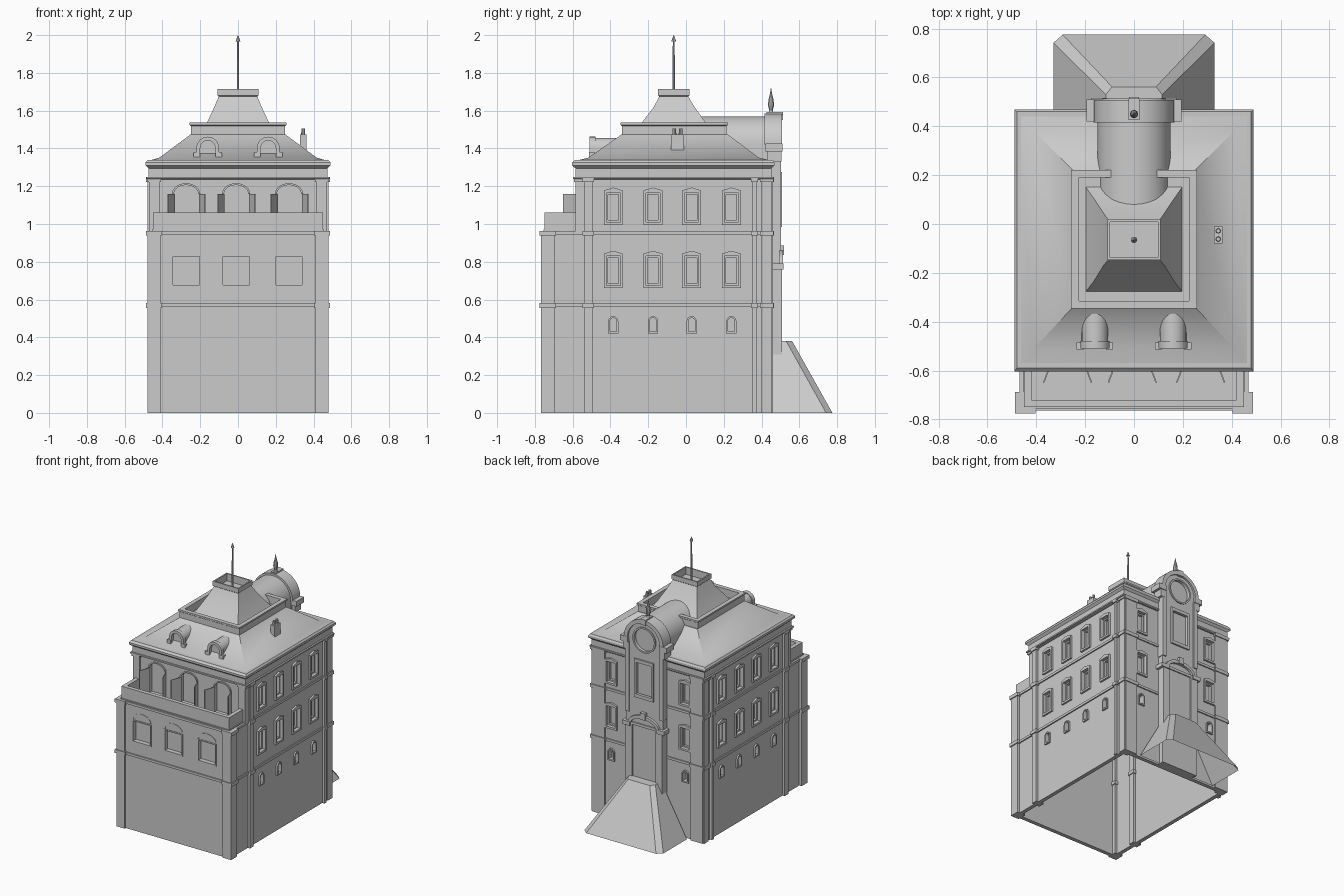
import bpy, bmesh, math
from mathutils import Vector
from mathutils.geometry import tessellate_polygon

if "Cube" in bpy.data.objects:
    bpy.data.objects.remove(bpy.data.objects["Cube"])


def mesh(name, verts, faces):
    me = bpy.data.meshes.new(name)
    me.from_pydata([tuple(v) for v in verts], [], faces)
    bm = bmesh.new()
    bm.from_mesh(me)
    bmesh.ops.recalc_face_normals(bm, faces=bm.faces)
    bm.to_mesh(me)
    bm.free()
    ob = bpy.data.objects.new(name, me)
    bpy.context.collection.objects.link(ob)
    return ob


def loft(name, rings, bottom=True, top=True):
    n = len(rings[0])
    verts = [p for r in rings for p in r]
    faces = [(k * n + i, k * n + (i + 1) % n, (k + 1) * n + (i + 1) % n, (k + 1) * n + i)
             for k in range(len(rings) - 1) for i in range(n)]
    if bottom:
        faces.append(tuple(range(n)))
    if top:
        faces.append(tuple(range(len(verts) - n, len(verts))))
    return mesh(name, verts, faces)


def rect(x, y0, y1, z):
    return [(-x, y0, z), (x, y0, z), (x, y1, z), (-x, y1, z)]


def box(name, x0, x1, y0, y1, z0, z1):
    return loft(name, [[(x0, y0, z), (x1, y0, z), (x1, y1, z), (x0, y1, z)] for z in (z0, z1)])


def pair(name, x0, x1, *rest):
    box(name + "_right", x0, x1, *rest)
    box(name + "_left", -x1, -x0, *rest)


def lathe(name, x, y, prof, n=8):
    return loft(name, [[(x + r * math.cos(2 * math.pi * i / n), y + r * math.sin(2 * math.pi * i / n), z)
                        for i in range(n)] for r, z in prof])


def panel(name, place, outline, w0, w1, holes=()):
    """Flat slab with holes, from depth w0 to w1 on a wall plane."""
    loops = [outline, *holes]
    pts = [p for l in loops for p in l]
    n = len(pts)
    tris = tessellate_polygon([[Vector((u, v, 0)) for u, v in l] for l in loops])
    faces = [tuple(t) for t in tris] + [tuple(i + n for i in t) for t in tris]
    s = 0
    for l in loops:
        m = len(l)
        faces += [(s + i, s + (i + 1) % m, s + (i + 1) % m + n, s + i + n) for i in range(m)]
        s += m
    return mesh(name, [place(u, v, w) for w in (w0, w1) for u, v in pts], faces)


def sq(c, h, z0, z1):
    return [(c - h, z0), (c + h, z0), (c + h, z1), (c - h, z1)]


def arch(c, z0, zs, r, h=None, n=14):
    h = h or r
    return [(c - r, z0), (c + r, z0)] + [(c + r * math.cos(math.pi * i / n), zs + h * math.sin(math.pi * i / n))
                                        for i in range(n + 1)]


def band(c, zs, r, h, t, n=14):
    """Curved strip of thickness t."""
    a = [math.pi * i / n for i in range(n + 1)]
    return ([(c + r * math.cos(q), zs + h * math.sin(q)) for q in a] +
            [(c + (r - t) * math.cos(q), zs + (h - t) * math.sin(q)) for q in reversed(a)])


T, W, FRONT, UPPER, BACK = 0.03, 0.46, -0.755, -0.57, 0.445
right = lambda u, v, w: (W + w, u, v)
left = lambda u, v, w: (-W - w, u, v)
front = lambda u, v, w: (u, FRONT - w, v)
upper = lambda u, v, w: (u, UPPER - w, v)
back = lambda u, v, w: (u, BACK + w, v)
tower = lambda u, v, w: (u, 0.495 + w, v)
along_y = lambda u, v, w: (u, w, v)

# Inner core, open underneath
prof = [(FRONT + T, 0), (FRONT + T, .96), (UPPER + T, .96), (UPPER + T, 1.25), (BACK - T, 1.25), (BACK - T, 0)]
n = len(prof)
mesh("core", [(x, y, z) for x in (-W + T, W - T) for y, z in prof],
     [tuple(range(n)), tuple(range(n, 2 * n))] + [(i, i + 1, i + 1 + n, i + n) for i in range(n - 1)])


def win_holes(cs):
    return [sq(c, .037, z, z + .155) for c in cs for z in (1.01, .675)] + [arch(c, .43, .485, .018, n=6) for c in cs]


def win_frames(name, place, cs):
    for i, c in enumerate(cs):
        for z in (1.01, .675):
            outer = [(c - .05, z - .015), (c + .05, z - .015), (c + .05, z + .168), (c, z + .183), (c - .05, z + .168)]
            panel(f"{name}_window_frame_{i}", place, outer, -.01, .014, [sq(c, .037, z, z + .155)])
            panel(f"{name}_sash_{i}", place, sq(c, .037, z, z + .155), -T, -.012, [sq(c, .028, z + .01, z + .145)])
        panel(f"{name}_small_frame_{i}", place, arch(c, .42, .485, .027, n=6), -.01, .012,
              [arch(c, .43, .485, .018, n=6)])


# Side and back walls with recessed windows
ys, xs = (-.385, -.175, .03, .24), (-.31, .31)
side = [(FRONT, 0), (BACK, 0), (BACK, 1.25), (UPPER, 1.25), (UPPER, .96), (FRONT, .96)]
for name, place in (("right", right), ("left", left)):
    panel(name + "_wall", place, side, -T, 0, win_holes(ys))
    win_frames(name, place, ys)
panel("back_wall", back, sq(0, W - T, 0, 1.25), -T, 0, win_holes(xs))
win_frames("back", back, xs)

# Front walls: square windows below, arched doors above
cx = (-.275, -.01, .27)
panel("front_wall", front, sq(0, W - T, 0, .96), -T, 0, [sq(c, .077, .67, .835) for c in cx])
panel("terrace_wall", upper, sq(0, W - T, .96, 1.25), -T, 0, [arch(c, .97, 1.16, .068, .05) for c in cx])
for c in cx:
    panel("front_window_frame", front, sq(c, .079, .668, .837), -T, .004, [sq(c, .07, .677, .828)])
    panel("front_window_arch", front, band(c, .84, .077, .055, .008), -.01, .003)
    panel("door_arch", upper, band(c, 1.16, .074, .056, .01), -.01, .008)
    for s in (-1, 1):
        a, b = c + s * .068, c + s * .098
        loft("door_leaf", [[(a, UPPER, z), (b, -.65, z), (b + .006, -.65, z), (a + .006, UPPER, z)] for z in (.965, 1.16)])
box("terrace_floor", -.455, .455, FRONT, UPPER, .95, .97)

# Terrace parapet
pair("parapet_side", .42, .45, -.75, UPPER, .96, 1.06)
box("parapet_front", -.45, .45, -.75, -.72, .96, 1.06)

# Corner pilasters with their caps
P = [(.41, .48, -.768, -.695, 0, .96), (.41, .478, -.54, -.495, 0, 1.24),
     (.43, .478, .35, .375, 0, 1.24), (.40, .47, .40, .455, 0, 1.24),
     (.415, .47, -.585, -.54, .96, 1.24), (.36, .46, .43, .46, 0, 1.24)]
for i, (a, b, c, d, e, f) in enumerate(P):
    pair(f"pilaster_{i}", a, b, c, d, e, f)
    for z in (.555, .938, 1.222):
        if e < z < f:
            pair(f"pilaster_cap_{i}", a - .007, b + .008, c - .007, d + .007, z, z + .026)

# Storey bands around the walls
for z in (.56, .945):
    pair("side_band", W - .01, W + .009, FRONT, BACK, z, z + .018)
    box("front_band", -W, W, FRONT - .009, FRONT + .01, z, z + .018)
    box("back_band", -W, W, BACK - .01, BACK + .009, z, z + .018)

# Stepped cornice
loft("cornice", [rect(x, y0, y1, z) for x, y0, y1, z in
                 ((.47, -.58, .455, 1.235), (.485, -.597, .46, 1.24), (.485, -.597, .46, 1.25), (.473, -.585, .453, 1.25),
                  (.473, -.585, .453, 1.295), (.49, -.604, .468, 1.31), (.49, -.604, .468, 1.325), (.48, -.59, .46, 1.338))])

# Hipped roof, platform with raised rim, steep upper roof with hollow crown
loft("lower_roof", [rect(.472, -.58, .452, 1.335), rect(.415, -.515, .385, 1.352), rect(.25, -.34, .22, 1.475)])
loft("roof_platform", [rect(.25, -.34, .215, 1.455), rect(.25, -.34, .215, 1.52), rect(.257, -.347, .222, 1.525),
                       rect(.257, -.347, .222, 1.537), rect(.225, -.315, .19, 1.537), rect(.225, -.315, .19, 1.48)])
loft("upper_roof", [rect(.2, -.28, .155, 1.475), rect(.165, -.235, .105, 1.535), rect(.125, -.17, .045, 1.62),
                    rect(.102, -.142, .012, 1.675), rect(.108, -.148, .018, 1.68), rect(.108, -.148, .018, 1.715),
                    rect(.098, -.138, .008, 1.715), rect(.098, -.138, .008, 1.66)])
lathe("spire", 0, -.065, [(.007, 1.65), (.005, 1.965), (.013, 1.967), (.001, 2)])

# Chimney with two pots
box("chimney", .327, .363, -.08, -.01, 1.38, 1.475)
for y in (-.062, -.028):
    lathe("chimney_pot", .345, y, [(.011, 1.47), (.009, 1.505)])

# Two rounded front dormers
for c in (-.16, .16):
    panel("dormer_barrel", along_y, arch(c, 1.345, 1.402, .054), -.485, -.32)
    panel("dormer_frame", along_y, arch(c, 1.34, 1.402, .06), -.51, -.48, [arch(c, 1.345, 1.402, .04)])
    for s in (-1, 1):
        box("dormer_foot", c + s * .06 - .015, c + s * .06 + .015, -.513, -.485, 1.34, 1.38)

# Back tower with barrel roof, round window and tall window
panel("tower_barrel", along_y, arch(0, 1.34, 1.42, .15, n=24), .02, .44)
panel("tower_core", along_y, arch(0, 0, 1.42, .152, n=24), .42, .475)
circle = lambda r: [(r * math.cos(math.pi * i / 14), 1.43 + r * math.sin(math.pi * i / 14)) for i in range(28)]
panel("tower_face", tower, arch(0, 0, 1.42, .155, n=24), -.02, 0, [circle(.088), sq(0, .07, 1, 1.26)])
panel("round_window_frame", tower, circle(.096), -.01, .008, [circle(.084)])
panel("tall_window_frame", tower, sq(0, .08, .985, 1.275), -.01, .012, [sq(0, .065, 1.01, 1.25)])
panel("tower_arch", tower, band(0, 1.42, .165, .165, .03, n=24), -.08, .013)
pair("tower_shoulder", .13, .195, .42, .51, 1.385, 1.425)
pair("tower_shoulder_bracket", .14, .175, .43, .505, 1.33, 1.385)
pair("tower_pilaster", .125, .158, .45, .503, .86, 1.39)
box("tower_keystone", -.022, .022, .425, .513, 1.55, 1.592)
lathe("tower_finial", 0, .45, [(.018, 1.58), (.01, 1.6), (.017, 1.63), (.014, 1.66), (.006, 1.69), (.001, 1.72)], 10)

# Entrance portal with curved pediment
pair("portal_jamb", .115, .155, .45, .507, .27, .77)
pair("portal_cap", .11, .175, .45, .515, .76, .79)
panel("portal_pediment", tower, band(0, .785, .13, .075, .025), -.02, .018)
panel("door_frame", tower, sq(0, .115, .36, .79), -.01, .008, [sq(0, .098, .37, .77)])
box("portal_keystone", -.02, .02, .48, .52, .835, .885)

# Sloped entrance mass, open underneath
half = lambda pts, z: [(x, y, z) for x, y in pts] + [(-x, y, z) for x, y in reversed(pts)]
loft("entrance_ramp", [half([(.33, .46), (.33, .742), (.292, .775)], 0),
                       half([(.115, .46), (.115, .53), (.09, .562)], .38)], bottom=False)

bpy.ops.object.select_all(action='SELECT')
bpy.context.view_layer.objects.active = bpy.data.objects["core"]
bpy.ops.object.shade_smooth_by_angle()
